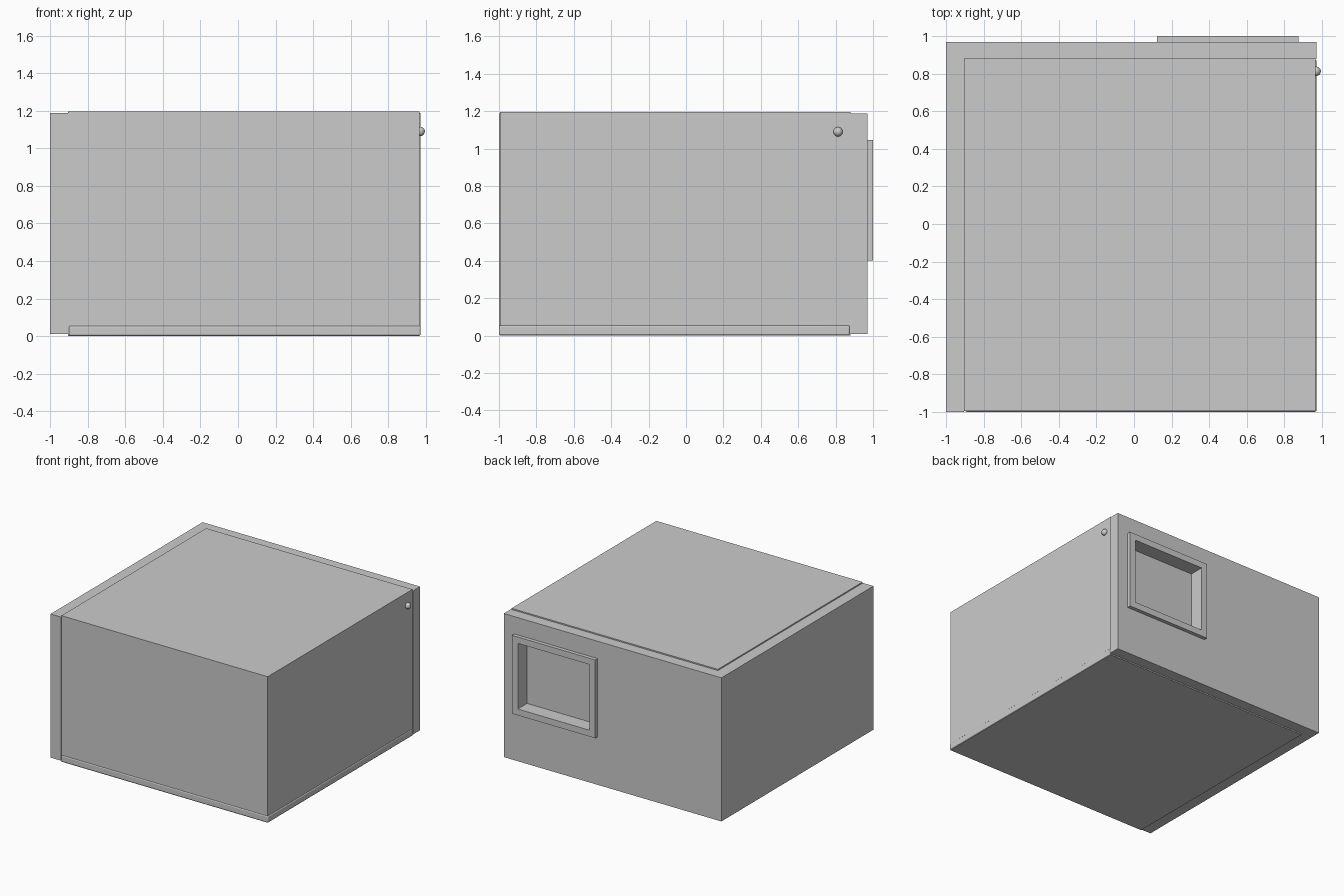
import bpy, bmesh
from mathutils import Vector

if "Cube" in bpy.data.objects:
    bpy.data.objects.remove(bpy.data.objects["Cube"])


def box(name, lo, hi, bevel=0.0):
    """Axis-aligned box from its two extreme corners."""
    lo, hi = Vector(lo), Vector(hi)
    bm = bmesh.new()
    bmesh.ops.create_cube(bm, size=1)
    for v in bm.verts:
        v.co = Vector(v.co[i] * (hi[i] - lo[i]) + (hi[i] + lo[i]) / 2 for i in range(3))
    me = bpy.data.meshes.new(name)
    bm.to_mesh(me)
    bm.free()
    ob = bpy.data.objects.new(name, me)
    bpy.context.collection.objects.link(ob)
    if bevel:
        m = ob.modifiers.new("round", 'BEVEL')
        m.width, m.segments = bevel, 3
        smooth(ob)
    return ob


def smooth(ob):
    bpy.ops.object.select_all(action='DESELECT')
    ob.select_set(True)
    bpy.context.view_layer.objects.active = ob
    bpy.ops.object.shade_smooth_by_angle()


def cut(ob, cutter):
    m = ob.modifiers.new("opening", 'BOOLEAN')
    m.operation, m.object, m.solver = 'DIFFERENCE', cutter, 'EXACT'
    cutter.hide_render = True
    cutter.display_type = 'WIRE'


# Room volume
box("room_volume", (-0.905, -0.995, 0.0), (0.966, 0.88, 1.197))

# L-shaped outer walls
profile = [(-1, -1), (-0.905, -1), (-0.905, 0.878), (0.973, 0.878), (0.973, 0.97), (-1, 0.97)]
bm = bmesh.new()
face = bm.faces.new([bm.verts.new((x, y, 0.01)) for x, y in profile])
ext = bmesh.ops.extrude_face_region(bm, geom=[face])
for v in ext["geom"]:
    if isinstance(v, bmesh.types.BMVert):
        v.co.z = 1.187
bmesh.ops.recalc_face_normals(bm, faces=bm.faces)
mesh = bpy.data.meshes.new("outer_walls")
bm.to_mesh(mesh)
bm.free()
walls = bpy.data.objects.new("outer_walls", mesh)
bpy.context.collection.objects.link(walls)

# Window frame and opening in the back wall
frame = box("window_frame", (0.123, 0.969, 0.403), (0.877, 1.0, 1.045))
opening = box("window_cutter", (0.175, 0.8, 0.455), (0.825, 1.1, 0.993))
cut(walls, opening)
cut(frame, opening)

# Rounded skirting along the two exposed sides
box("front_skirting", (-0.9, -1.0, 0.002), (0.972, -0.97, 0.055), 0.008)
box("side_skirting", (0.94, -1.0, 0.002), (0.972, 0.875, 0.055), 0.008)

# Small knob on the right side
bpy.ops.mesh.primitive_uv_sphere_add(segments=24, ring_count=12, radius=0.025,
                                     location=(0.97, 0.813, 1.09))
knob = bpy.context.object
knob.name = "knob"
smooth(knob)
